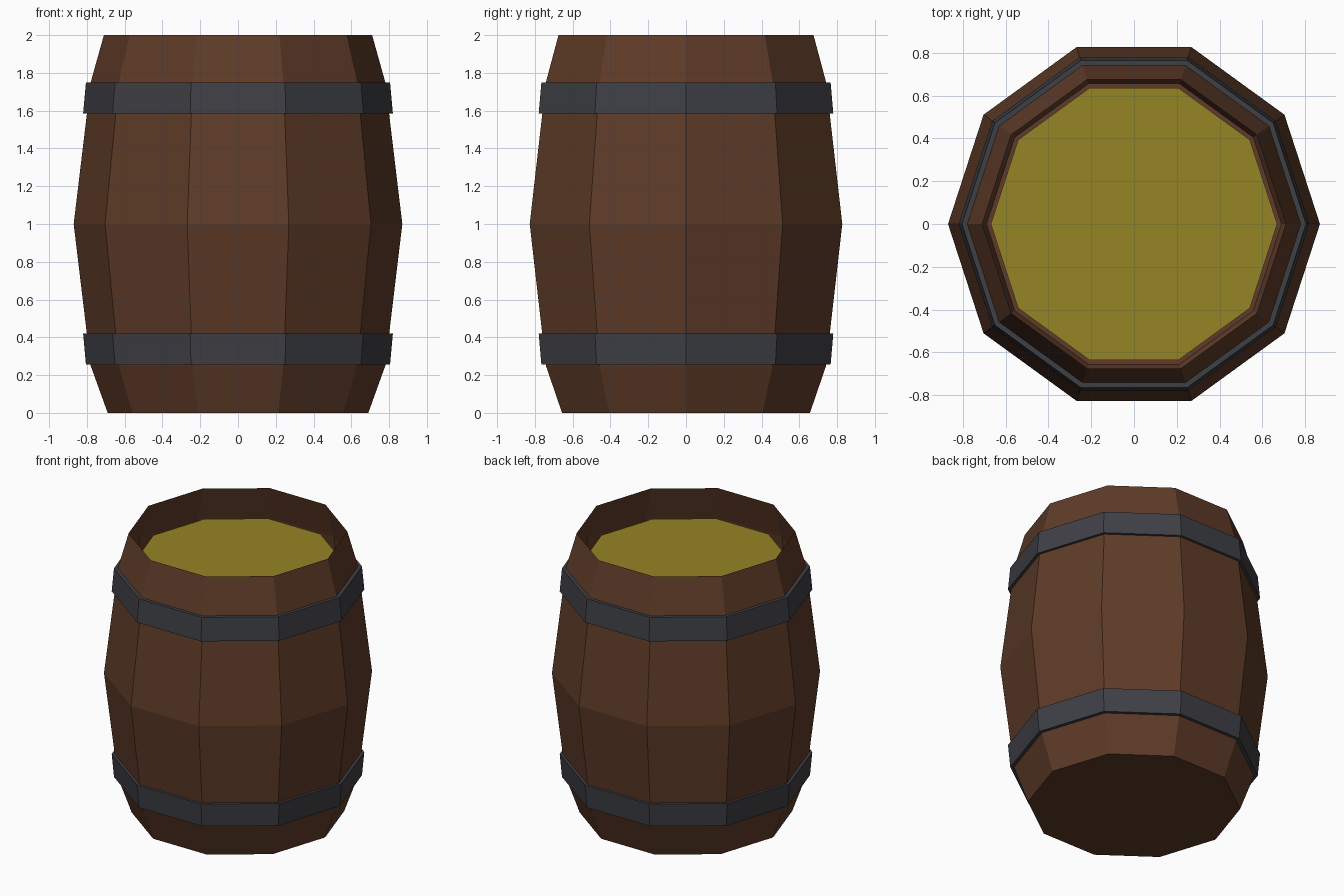
import bpy, bmesh, math

if "Cube" in bpy.data.objects:
    bpy.data.objects.remove(bpy.data.objects["Cube"])

SIDES = 10


def material(name, rgb):
    m = bpy.data.materials.new(name)
    m.diffuse_color = (*rgb, 1)
    m.use_nodes = True
    m.node_tree.nodes["Principled BSDF"].inputs["Base Color"].default_value = m.diffuse_color
    return m


def lathe(name, profile, mat, cap_first=False):
    """Revolve (radius, z) points, listed bottom to top, into a flat-faced ring."""
    bm = bmesh.new()
    rings = [[bm.verts.new((r * math.cos(2 * math.pi * i / SIDES),
                            r * math.sin(2 * math.pi * i / SIDES), z))
              for i in range(SIDES)] for r, z in profile]
    for a, b in zip(rings, rings[1:]):
        for i in range(SIDES):
            j = (i + 1) % SIDES
            bm.faces.new((a[i], a[j], b[j], b[i]))
    if cap_first:
        bm.faces.new(rings[0][::-1])
    mesh = bpy.data.meshes.new(name)
    bm.to_mesh(mesh)
    bm.free()
    mesh.materials.append(mat)
    obj = bpy.data.objects.new(name, mesh)
    bpy.context.collection.objects.link(obj)
    return obj


wood = material("brown wood", (0.112, 0.044, 0.021))
iron = material("dark iron", (0.049, 0.050, 0.060))
ale = material("yellow liquid", (0.300, 0.235, 0.018))

# Thin open-topped barrel shell with a floor
lathe("barrel_shell", [(0.69, 0), (0.78, 0.25), (0.87, 1.0), (0.78, 1.75), (0.71, 2.0)],
      wood, cap_first=True)

# Raised hoops
lathe("lower_hoop", [(0.78, 0.255), (0.805, 0.255), (0.82, 0.42), (0.80, 0.42)], iron)
lathe("upper_hoop", [(0.80, 1.585), (0.82, 1.585), (0.805, 1.75), (0.78, 1.75)], iron)

# Liquid surface below the rim
bpy.ops.mesh.primitive_circle_add(vertices=SIDES, radius=0.67, fill_type='NGON',
                                  location=(0, 0, 1.80), rotation=(0, 0, math.pi / 2))
liquid = bpy.context.object
liquid.name = "liquid_surface"
# Put a corner on the x axis, in line with the staves
corner = liquid.data.vertices[0].co
liquid.rotation_euler.z = -math.atan2(corner.y, corner.x)
liquid.data.materials.append(ale)
